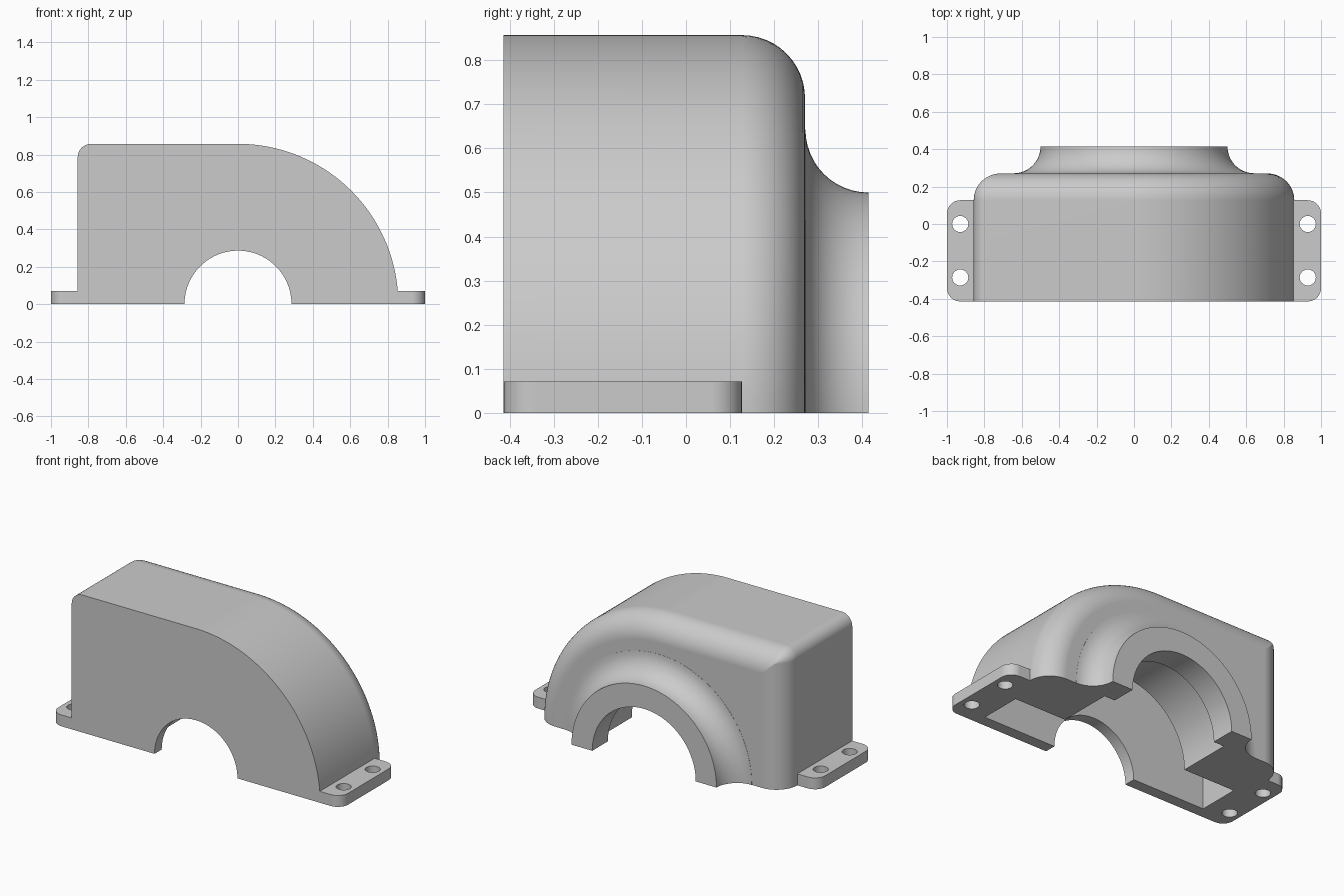
import bpy, bmesh
from math import sin, cos, pi

cube = bpy.data.objects.get("Cube")
if cube:
    bpy.data.objects.remove(cube, do_unlink=True)

R = 0.857        # housing outer radius
FRONT, BACK, END = -0.414, 0.27, 0.414
FILLET = 0.143
WALL = 0.071
LOW = -0.1       # everything starts below the floor and is trimmed flat later

grey = bpy.data.materials.new("plain grey")
grey.use_nodes = True
grey.diffuse_color = (0.6, 0.6, 0.6, 1)
grey.node_tree.nodes["Principled BSDF"].inputs["Base Color"].default_value = (0.6, 0.6, 0.6, 1)


def loft(name, rings):
    """Closed solid skinned through rings of equal point count."""
    bm = bmesh.new()
    loops = [[bm.verts.new(p) for p in ring] for ring in rings]
    for a, b in zip(loops, loops[1:]):
        for i in range(len(a)):
            j = (i + 1) % len(a)
            bm.faces.new((a[i], a[j], b[j], b[i]))
    bm.faces.new(loops[0][::-1])
    bm.faces.new(loops[-1])
    bmesh.ops.recalc_face_normals(bm, faces=bm.faces)
    mesh = bpy.data.meshes.new(name)
    bm.to_mesh(mesh)
    bm.free()
    mesh.materials.append(grey)
    obj = bpy.data.objects.new(name, mesh)
    bpy.context.collection.objects.link(obj)
    return obj


def arc(cx, cy, r, start, end, steps):
    angles = [start + (end - start) * i / steps for i in range(steps + 1)]
    return [(cx + r * cos(a), cy + r * sin(a)) for a in angles]


def outline(inset, y):
    """Housing silhouette: quarter round on one side, square on the other."""
    r = R - inset
    c = max(WALL - inset, 0.004)
    pts = [(r, LOW)] + arc(0, 0, r, 0, pi / 2, 48)
    pts += arc(c - r, r - c, c, pi / 2, pi, 8) + [(-r, LOW)]
    return [(x, y, z) for x, z in pts]


def turned(name, profile, steps=128):
    """Solid of revolution about the y axis from (radius, y) pairs."""
    half = pi / steps
    return loft(name, [[(x, y, z) for x, z in arc(0, 0, r, half, 2 * pi + half, steps)[:-1]]
                       for r, y in profile])


def upright(name, pts, z0, z1):
    return loft(name, [[(x, y, z) for x, y in pts] for z in (z0, z1)])


def combine(target, other, operation):
    mod = target.modifiers.new(operation.lower(), 'BOOLEAN')
    mod.operation = operation
    mod.solver = 'EXACT'
    mod.object = other
    bpy.context.view_layer.objects.active = target
    bpy.ops.object.modifier_apply(modifier=mod.name)
    bpy.data.objects.remove(other, do_unlink=True)


# Housing with rounded back edge
sweep = [pi / 2 * i / 12 for i in range(13)]
rings = [outline(0, FRONT)]
rings += [outline(FILLET * (1 - cos(a)), BACK - FILLET + FILLET * sin(a)) for a in sweep]
housing = loft("bearing_housing", rings)

# Flared boss on the back
flare = [(0.643, 0.1)]
flare += [(0.643 - FILLET * sin(a), END - FILLET * cos(a)) for a in sweep]
combine(housing, turned("boss", flare), 'UNION')

# Mounting plate with rounded corners, its ends forming the two flanges
y0, y1 = FRONT, BACK - FILLET
c = WALL
corners = [(1 - c, y1 - c), (c - 1, y1 - c), (c - 1, y0 + c), (1 - c, y0 + c)]
plate = [p for k, (x, y) in enumerate(corners)
         for p in arc(x, y, c, k * pi / 2, (k + 1) * pi / 2, 8)]
combine(housing, upright("mounting_plate", plate, LOW, WALL), 'UNION')

# Flat underside
floor = [(-2, -2), (2, -2), (2, 2), (-2, 2)]
combine(housing, upright("floor_cutter", floor, -1, 0), 'DIFFERENCE')

# Inner chamber behind the front wall
chamber = loft("chamber_cutter", [outline(WALL, FRONT + WALL), outline(WALL, -0.08)])
combine(housing, chamber, 'DIFFERENCE')

# Shaft opening, bearing seat and rear bore
for name, r, a, b in (("shaft_cutter", 0.286, -0.6, -0.2),
                      ("seat_cutter", 0.43, -0.2, 0.26),
                      ("bore_cutter", 0.357, 0.2, 0.6)):
    combine(housing, turned(name, [(r, a), (r, b)]), 'DIFFERENCE')

# Bolt holes
for x in (-0.929, 0.929):
    for y in (-0.286, 0):
        hole = arc(x, y, 0.043, 0, 2 * pi, 32)[:-1]
        combine(housing, upright("bolt_cutter", hole, -0.2, 0.2), 'DIFFERENCE')

# Smooth curves, crisp edges
for o in bpy.context.selected_objects:
    o.select_set(False)
housing.select_set(True)
bpy.context.view_layer.objects.active = housing
bpy.ops.object.shade_smooth_by_angle(angle=pi / 6)
weighted = housing.modifiers.new("weighted_normals", 'WEIGHTED_NORMAL')
weighted.keep_sharp = True
